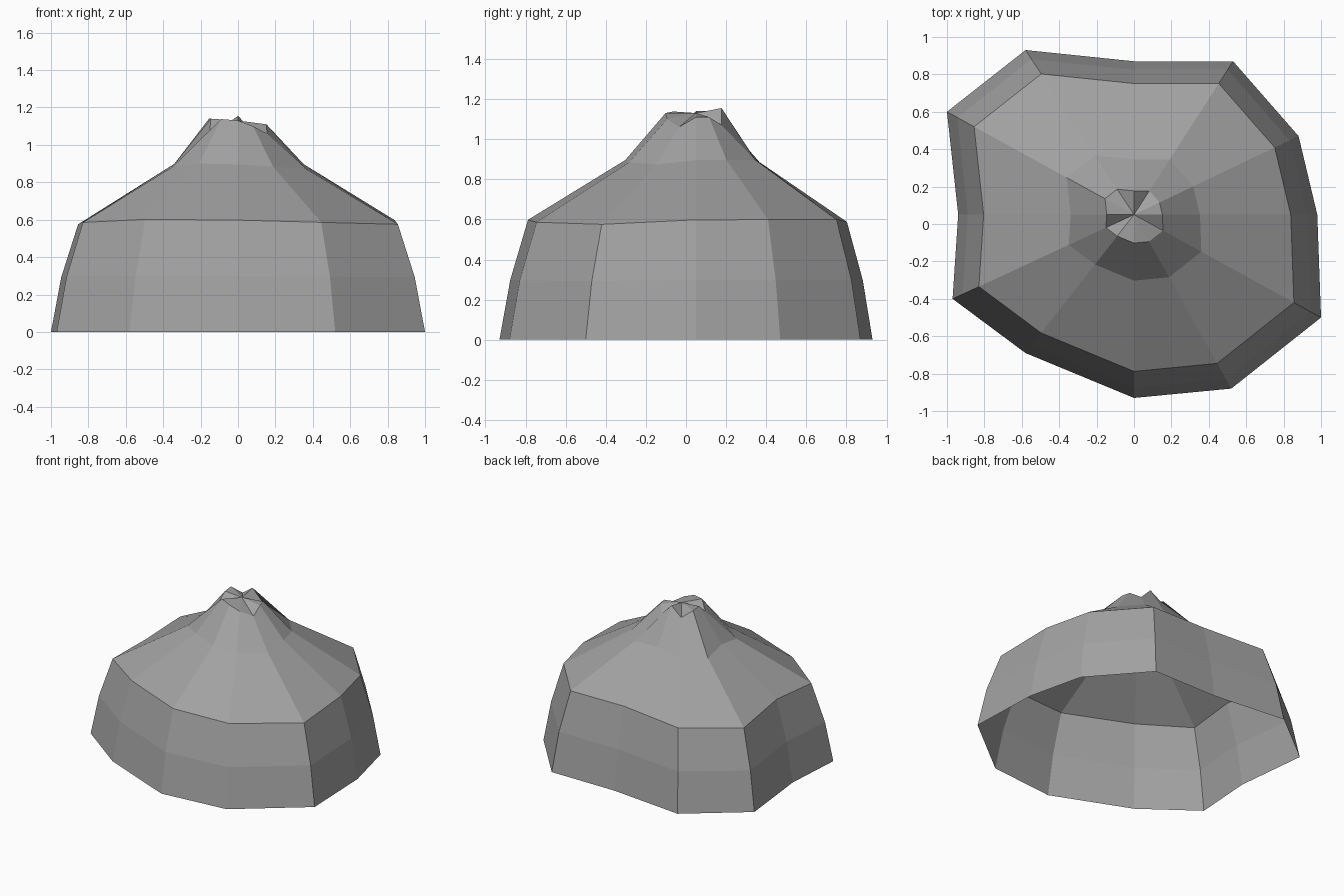
import bpy, bmesh
from mathutils import Vector

if "Cube" in bpy.data.objects:
    bpy.data.objects.remove(bpy.data.objects["Cube"])

# Uneven twelve-sided footprint, starting at the back
outline = [(0, .87), (.53, .87), (.88, .47), (.98, .05), (1, -.5), (.52, -.88),
           (0, -.93), (-.58, -.69), (-.97, -.4), (-.94, .05), (-1, .6), (-.58, .93)]
centre = Vector((0, .05))
# Heights of the crumpled tip, in the same order
tip_heights = [1.155, 1.07, 1.11, 1.11, 1.06, 1.1, 1.13, 1.138, 1.075, 1.14, 1.14, 1.09]

stone = bpy.data.materials.new("stone grey")
stone.diffuse_color = (.36, .36, .36, 1)
stone.use_nodes = True
stone.node_tree.nodes["Principled BSDF"].inputs["Base Color"].default_value = stone.diffuse_color

bm = bmesh.new()


def ring(scale, height, droop=0):
    """Scaled copy of the footprint; far corners sag slightly."""
    verts = []
    for i, p in enumerate(outline):
        d = Vector(p) - centre
        q = centre + d * scale
        z = height[i] if isinstance(height, list) else height
        z -= droop * max(0, d.length - .95)
        verts.append(bm.verts.new((q.x, q.y, z)))
    return verts


# Open-bottomed wall, sloping roof and narrow neck
rings = [ring(1, 0), ring(.945, .3, .04), ring(.855, .602, .14),
         ring(.36, .9, .14), ring(.155, tip_heights)]
for low, high in zip(rings, rings[1:]):
    for i in range(12):
        j = (i + 1) % 12
        bm.faces.new((low[j], low[i], high[i], high[j]))

# Tip closed with a fan of triangles
apex = bm.verts.new((centre.x, centre.y, 1.13))
top = rings[-1]
for i in range(12):
    bm.faces.new((top[(i + 1) % 12], top[i], apex))

bmesh.ops.recalc_face_normals(bm, faces=bm.faces)
if sum(f.normal.z * f.calc_area() for f in bm.faces) < 0:
    bmesh.ops.reverse_faces(bm, faces=bm.faces)

mesh = bpy.data.meshes.new("rock_dome")
bm.to_mesh(mesh)
bm.free()
mesh.materials.append(stone)
dome = bpy.data.objects.new("rock_dome", mesh)
bpy.context.collection.objects.link(dome)
